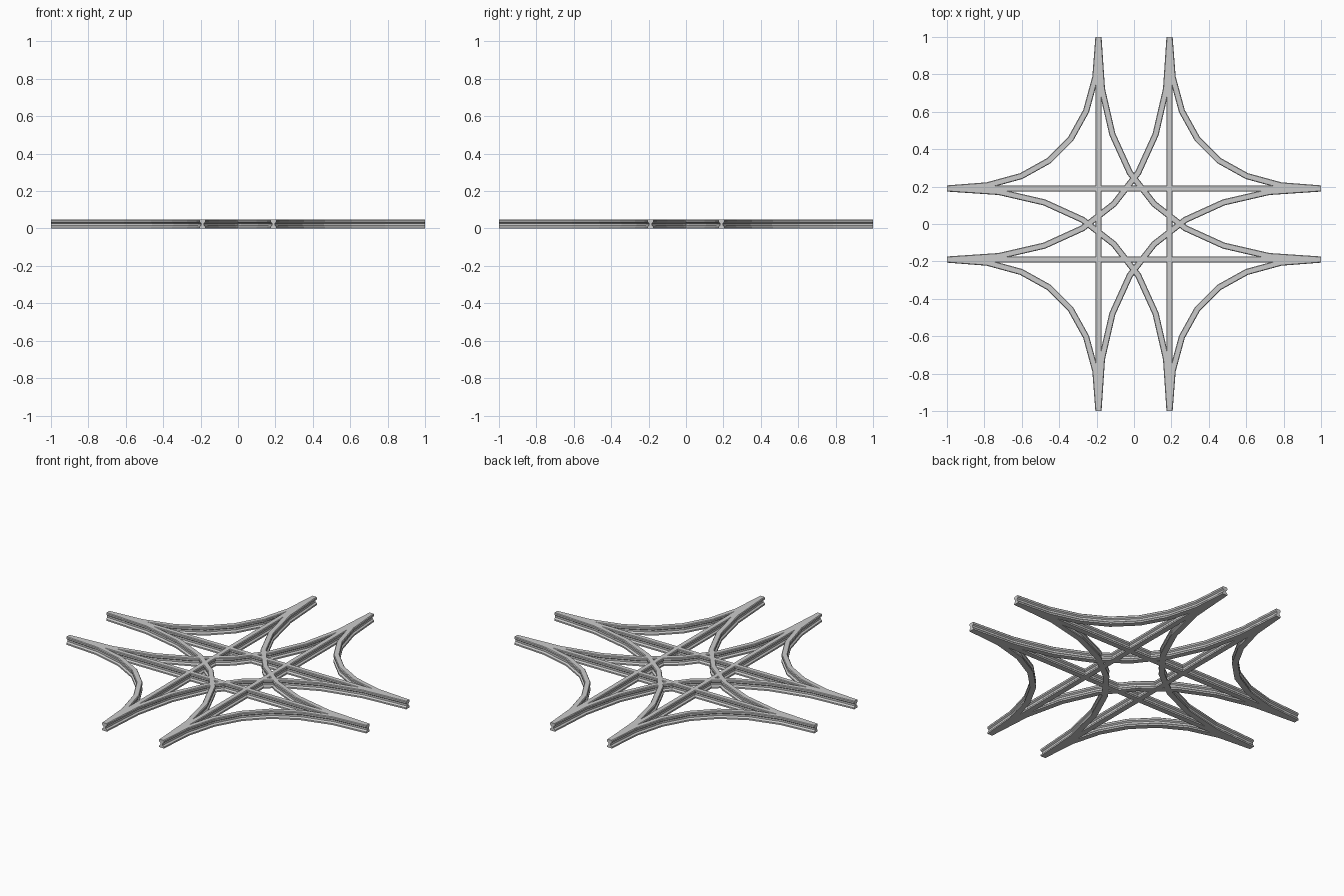
import bpy, bmesh
from mathutils import Vector

if "Cube" in bpy.data.objects:
    bpy.data.objects.remove(bpy.data.objects["Cube"])

G = 0.19   # half the track gauge
# Right half of the rail cross-section: (offset, height)
HALF = [(0.0165, 0.0), (0.0165, 0.009), (0.008, 0.017), (0.008, 0.028),
        (0.0165, 0.034), (0.0165, 0.044), (0.013, 0.048)]
PROFILE = HALF + [(-x, z) for x, z in reversed(HALF)]


def sweep(name, path, start_dir, end_dir):
    """Sweep the rail profile along a flat path with mitred joints."""
    bm = bmesh.new()
    rings = []
    n = len(path)
    for i, p in enumerate(path):
        d0 = (path[i] - path[i - 1]).normalized() if i else start_dir
        d1 = (path[i + 1] - path[i]).normalized() if i < n - 1 else end_dir
        if i == 0:
            d1 = d0
        if i == n - 1:
            d0 = d1
        t = (d0 + d1).normalized()
        side = Vector((t.y, -t.x)) / max(t.dot(d0), 0.5)
        rings.append([bm.verts.new((p.x + side.x * o, p.y + side.y * o, z))
                      for o, z in PROFILE])
    m = len(PROFILE)
    for a, b in zip(rings, rings[1:]):
        for j in range(m):
            k = (j + 1) % m
            bm.faces.new((a[j], a[k], b[k], b[j]))
    bm.faces.new(rings[0])
    bm.faces.new(rings[-1])
    bmesh.ops.recalc_face_normals(bm, faces=bm.faces)
    me = bpy.data.meshes.new(name)
    bm.to_mesh(me)
    bm.free()
    ob = bpy.data.objects.new(name, me)
    bpy.context.collection.objects.link(ob)


def curved_rail(name, c, sx, sy, segs):
    """Parabolic rail from the y arm to the x arm with corner (c, c)."""
    path = []
    for i in range(segs + 1):
        t = i / segs
        path.append(Vector((sx * (c + (1 - c) * t * t),
                            sy * (c + (1 - c) * (1 - t) ** 2))))
    sweep(name, path, Vector((0, -sy)), Vector((sx, 0)))


# Straight rails crossing at right angles
for s in (-1, 1):
    X, Y = Vector((1, 0)), Vector((0, 1))
    sweep("straight_rail_x", [Vector((-1, s * G)), Vector((1, s * G))], X, X)
    sweep("straight_rail_y", [Vector((s * G, -1)), Vector((s * G, 1))], Y, Y)

# Curved rails in all four quadrants
for sx in (-1, 1):
    for sy in (-1, 1):
        curved_rail("outer_curved_rail", G, sx, sy, 7)
        curved_rail("inner_curved_rail", -G, sx, sy, 8)
